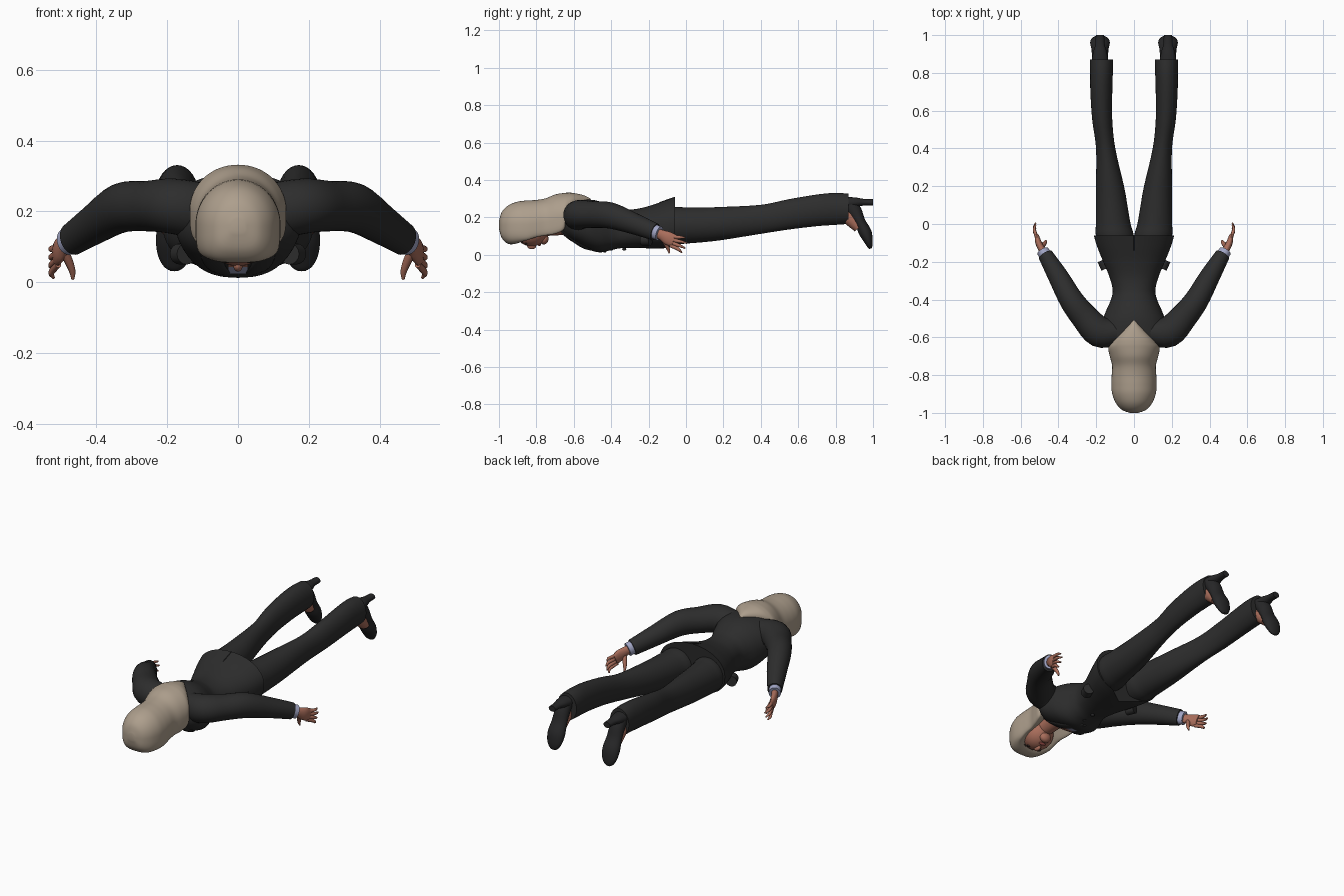
import bpy, bmesh, math
from mathutils import Vector

if "Cube" in bpy.data.objects:
    bpy.data.objects.remove(bpy.data.objects["Cube"], do_unlink=True)


def material(name, rgb):
    m = bpy.data.materials.new(name)
    m.use_nodes = True
    m.diffuse_color = (*rgb, 1)
    bsdf = m.node_tree.nodes["Principled BSDF"]
    bsdf.inputs["Base Color"].default_value = (*rgb, 1)
    bsdf.inputs["Roughness"].default_value = 0.8
    return m


SUIT = material("black suit", (0.026, 0.026, 0.026))
SHOE = material("shoe black", (0.02, 0.02, 0.021))
HAIR = material("ash blonde hair", (0.42, 0.345, 0.265))
SKIN = material("skin", (0.40, 0.155, 0.105))
SHIRT = material("pale blue shirt", (0.36, 0.38, 0.56))
LIPS = material("lips", (0.30, 0.07, 0.06))
DARK = material("dark eyes and brows", (0.04, 0.025, 0.02))


def finish(name, bm, mats, mirror=False):
    bmesh.ops.recalc_face_normals(bm, faces=bm.faces)
    me = bpy.data.meshes.new(name)
    bm.to_mesh(me)
    bm.free()
    ob = bpy.data.objects.new(name, me)
    bpy.context.collection.objects.link(ob)
    for m in mats:
        me.materials.append(m)
    bpy.ops.object.select_all(action="DESELECT")
    ob.select_set(True)
    bpy.context.view_layer.objects.active = ob
    bpy.ops.object.shade_smooth_by_angle(angle=math.radians(50))
    if mirror:
        ob.modifiers.new("Mirror", "MIRROR").use_axis = (True, False, False)
    return ob


def spline(rows, steps):
    """Catmull-Rom through rows of numbers."""
    out = []
    for i in range(len(rows) - 1):
        a, b, c, d = (rows[max(0, min(len(rows) - 1, i + k))] for k in (-1, 0, 1, 2))
        for s in range(steps):
            t = s / steps
            out.append([0.5 * (2 * q + (r - p) * t + (2 * p - 5 * q + 4 * r - u) * t * t
                               + (3 * q - p - 3 * r + u) * t ** 3)
                        for p, q, r, u in zip(a, b, c, d)])
    return out + [list(rows[-1])]


def skin_rings(bm, rings):
    loops = [[bm.verts.new(p) for p in ring] for ring in rings]
    n = len(loops[0])
    for a, b in zip(loops, loops[1:]):
        for i in range(n):
            bm.faces.new((a[i], a[(i + 1) % n], b[(i + 1) % n], b[i]))
    bm.faces.new(loops[0])
    bm.faces.new(loops[-1])


def oval(n, upper=2.0, lower=2.0):
    """Unit superellipse, with its own squareness above and below."""
    pts = []
    for i in range(n):
        c, s = math.cos(math.tau * i / n), math.sin(math.tau * i / n)
        e = 2 / (upper if s >= 0 else lower)
        pts.append((math.copysign(abs(c) ** e, c), math.copysign(abs(s) ** e, s)))
    return pts


def body_bm(rows, n=40, steps=5, upper=2.0, lower=2.0):
    """Loft along y; rows are (y, x centre, half width, top, bottom, groove)."""
    bm, rings = bmesh.new(), []
    for y, xc, w, top, bot, groove in spline(rows, steps):
        mid, h = (top + bot) / 2, (top - bot) / 2
        rings.append([(xc + w * u, y, mid + h * v + (groove * (1 - u * u) * -v if v < 0 else 0))
                      for u, v in oval(n, upper, lower)])
    skin_rings(bm, rings)
    return bm


def tube(name, rows, mat, n=16, steps=4, mirror=True):
    """Tube along a path; rows are (x, y, z, side radius, up radius)."""
    rows = spline(rows, steps)
    pos = [Vector(r[:3]) for r in rows]
    bm, rings = bmesh.new(), []
    for i, r in enumerate(rows):
        t = (pos[min(i + 1, len(pos) - 1)] - pos[max(i - 1, 0)]).normalized()
        side = t.cross(Vector((0, 0, 1))).normalized()
        up = side.cross(t)
        rings.append([pos[i] + side * r[3] * u + up * r[4] * v for u, v in oval(n)])
    skin_rings(bm, rings)
    return finish(name, bm, [mat], mirror)


def ball(name, loc, size, mat, mirror=False, segs=16):
    bm = bmesh.new()
    bmesh.ops.create_uvsphere(bm, u_segments=segs * 2, v_segments=segs, radius=1)
    bmesh.ops.scale(bm, vec=size, verts=bm.verts)
    bmesh.ops.translate(bm, vec=loc, verts=bm.verts)
    return finish(name, bm, [mat], mirror)


# Jacket body, with an open V neck and a cutaway front hem
bm = body_bm([(-.68, 0, .05, .23, .13, 0), (-.65, 0, .13, .27, .10, 0), (-.6, 0, .175, .29, .065, 0),
              (-.52, 0, .168, .295, .028, 0), (-.46, 0, .148, .285, .013, 0), (-.4, 0, .122, .262, .025, 0),
              (-.35, 0, .113, .246, .035, 0), (-.28, 0, .13, .243, .037, 0), (-.2, 0, .163, .26, .035, 0),
              (-.12, 0, .195, .287, .033, 0), (-.06, 0, .213, .308, .035, 0)],
             n=64, steps=7, upper=2.1, lower=2.5)
for v in bm.verts:
    if v.co.y > -.25 and v.co.z < .12:
        v.co.y -= .07 * max(0, 1 - abs(v.co.x) / .1) * (v.co.y + .25) / .19
for f in bm.faces:
    c = f.calc_center_median()
    reach = (-.48 - c.y) * .38
    if c.z < .17 and abs(c.x) < reach:
        f.material_index = 1 if abs(c.x) < reach - .014 else 2
finish("jacket", bm, [SUIT, SKIN, SHIRT])

# Lapels, front buttons, pocket flaps and back vent
tube("lapels", [(.07, -.665, .14, .02, .012), (.075, -.6, .078, .03, .01), (.055, -.53, .036, .028, .008),
                (.0, -.43, .018, .012, .006)], SUIT)
for i, y in enumerate((-.4, -.33)):
    ball(f"front_button_{i + 1}", (.02, y, .03), (.011, .011, .008), SHOE, segs=8)
tube("pocket_flaps", [(.145, -.235, .08, .03, .03), (.165, -.19, .08, .03, .03)], SUIT)
tube("back_vent", [(0, -.14, .279, .002, .003), (0, -.1, .293, .002, .003), (0, -.06, .307, .002, .003)],
     SHOE, n=8, mirror=False)

# Trouser legs
finish("trouser_legs", body_bm(
    [(-.16, .09, .09, .24, .06, 0), (-.06, .102, .1, .255, .055, 0), (0, .11, .092, .253, .06, 0),
     (.1, .118, .083, .253, .068, 0), (.2, .127, .074, .256, .08, 0), (.4, .15, .051, .267, .112, 0),
     (.55, .168, .053, .297, .135, 0), (.7, .173, .058, .322, .153, 0), (.8, .172, .06, .331, .16, 0),
     (.87, .172, .062, .326, .165, 0)], n=32), [SUIT], True)

# Feet and high-heeled shoes
tube("feet", [(.18, .83, .235, .035, .04), (.18, .875, .2, .038, .042), (.18, .925, .145, .035, .03)], SKIN)
tube("shoes", [(.18, .865, .275, .04, .04), (.18, .9, .232, .043, .04), (.18, .93, .175, .046, .03),
               (.18, .958, .12, .052, .034), (.18, .975, .075, .046, .024), (.18, .983, .045, .03, .014),
               (.18, .987, .033, .012, .006)], SHOE, n=20)
tube("shoe_heels", [(.18, .86, .275, .045, .035), (.18, .91, .28, .036, .026), (.18, .95, .281, .025, .018),
                    (.18, 1.0, .28, .022, .017)], SHOE)

# Sleeves, cuffs and sleeve buttons
tube("sleeves", [(.1, -.575, .2, .07, .08), (.185, -.57, .215, .082, .078), (.26, -.495, .215, .072, .071),
                 (.33, -.405, .21, .064, .07), (.4, -.28, .167, .054, .057), (.468, -.165, .122, .04, .047)],
     SUIT, n=28)
tube("shirt_cuffs", [(.455, -.19, .132, .033, .038), (.483, -.143, .114, .033, .039)], SHIRT, n=24)
for i in range(3):
    t = i * .02
    ball(f"sleeve_buttons_{i + 1}", (.485 - t * .55, -.2 - t, .14 + t * .35), (.008, .008, .008), SHOE, True, 8)

# Hands: palm, four fingers and thumb
tube("palms", [(.465, -.17, .12, .02, .027), (.488, -.135, .108, .018, .027), (.505, -.1, .09, .017, .036),
               (.514, -.065, .075, .012, .034)], SKIN)
fingers = {"index": (.05, -.022, .012), "middle": (.067, -.004, .035),
           "ring": (.084, .006, .062), "little": (.1, -.004, .09)}
for name, (z0, y1, z1) in fingers.items():
    tube(f"{name}_fingers", [(.508, -.085, z0, .009, .01), (.522, -.05, (z0 * 2 + z1) / 3 - .002, .009, .01),
                             (.528, (y1 - .05) / 2, (z0 + z1 * 2) / 3, .008, .008),
                             (.521, y1, z1, .004, .004)], SKIN, n=10)
tube("thumbs", [(.492, -.125, .09, .013, .014), (.478, -.108, .058, .012, .012),
                (.468, -.095, .03, .009, .009), (.467, -.088, .008, .004, .004)], SKIN, n=10)

# Hair: cap with a groove beneath for the face, tapering to a point on the back
finish("hair", body_bm(
    [(-1.0, 0, .02, .18, .14, 0), (-.985, 0, .062, .228, .09, 0), (-.95, 0, .095, .264, .058, 0),
     (-.9, 0, .115, .284, .044, .02), (-.85, 0, .12, .29, .035, .07), (-.8, 0, .118, .293, .045, .1),
     (-.75, 0, .116, .302, .05, .12), (-.7, 0, .128, .322, .055, .13), (-.655, 0, .136, .33, .08, .12),
     (-.63, 0, .118, .332, .15, .06), (-.6, 0, .088, .33, .22, 0), (-.55, 0, .04, .319, .26, 0),
     (-.51, 0, .004, .3, .285, 0)], n=56, lower=3.4), [HAIR])

# Head, neck and face details
ball("face", (0, -.825, .13), (.086, .09, .085), SKIN, segs=20)
ball("chin", (0, -.76, .085), (.035, .025, .03), SKIN)
tube("neck", [(0, -.79, .15, .05, .05), (0, -.7, .155, .048, .052), (0, -.62, .17, .06, .06)],
     SKIN, n=24, mirror=False)
ball("nose", (0, -.825, .047), (.013, .024, .017), SKIN)
ball("lips", (0, -.784, .055), (.023, .009, .008), LIPS)
ball("eyes", (.035, -.855, .06), (.014, .007, .006), DARK, True)
ball("eyebrows", (.036, -.874, .07), (.019, .004, .006), DARK, True)
